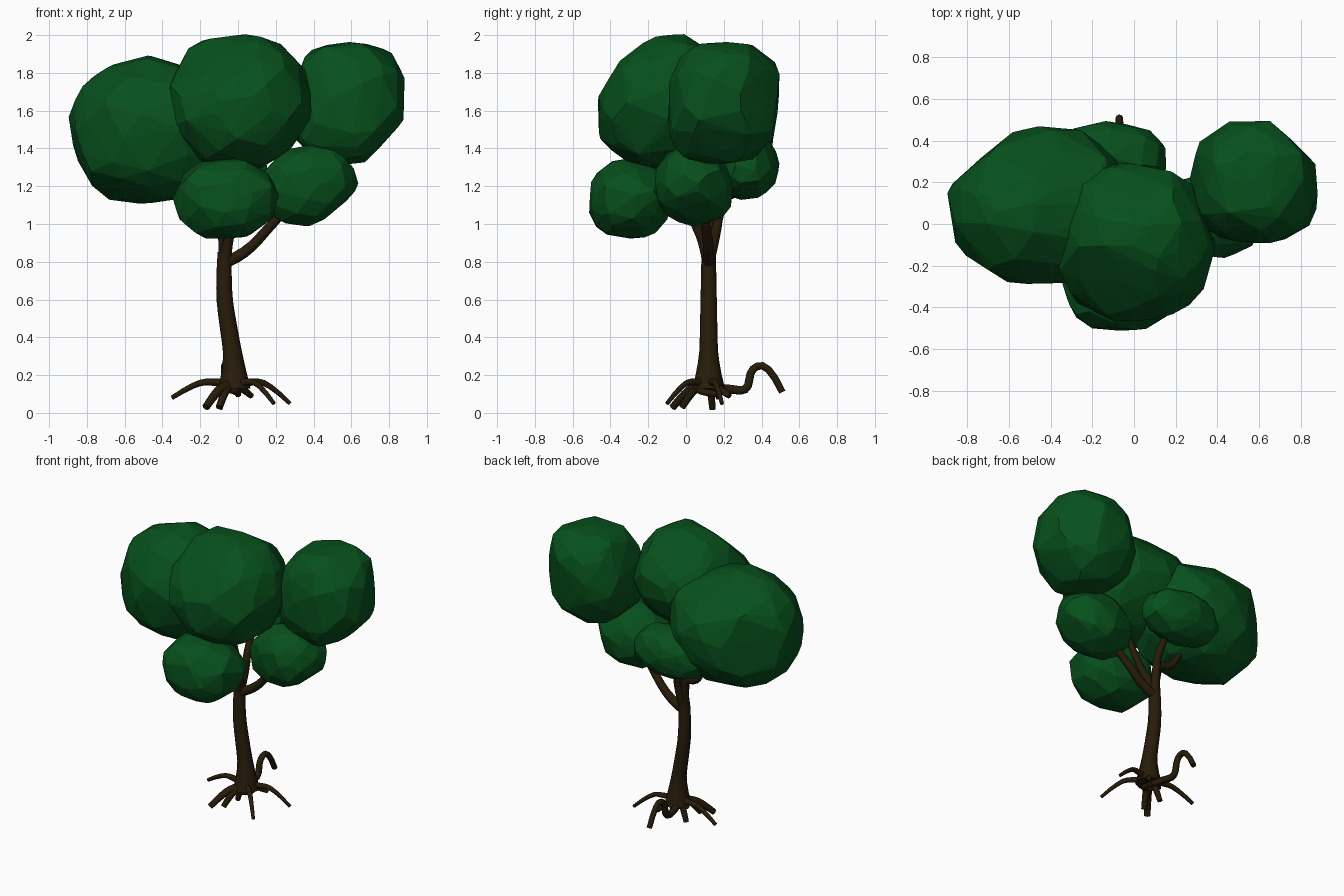
import bpy, bmesh, math, random
from mathutils import Vector

cube = bpy.data.objects.get("Cube")
if cube:
    bpy.data.objects.remove(cube, do_unlink=True)


def material(name, colour):
    m = bpy.data.materials.new(name)
    m.use_nodes = True
    m.diffuse_color = (*colour, 1)
    bsdf = next(n for n in m.node_tree.nodes if n.type == 'BSDF_PRINCIPLED')
    bsdf.inputs["Base Color"].default_value = (*colour, 1)
    bsdf.inputs["Roughness"].default_value = 0.9
    return m


LEAF = material("leaf green", (0.002, 0.08, 0.0115))
BARK = material("bark brown", (0.021, 0.0115, 0.003))


def clump(name, centre, radii, count, seed, power=0.95, lean=(0, 0), cuts=()):
    """Faceted leaf mass: hull of scattered points on a boxy, leaning ellipsoid.
    Each cut is a direction and the distance at which that side is flattened."""
    rng = random.Random(seed)
    bm = bmesh.new()
    for i in range(count):
        h = 1 - 2 * (i + 0.5) / count
        a = i * math.pi * (3 - math.sqrt(5)) + rng.uniform(-0.25, 0.25)
        h = max(-1, min(1, h + rng.uniform(-0.05, 0.05)))
        r = math.sqrt(1 - h * h)
        d = Vector((r * math.cos(a), r * math.sin(a), h))
        d = Vector([math.copysign(abs(c) ** power, c) for c in d])
        d *= rng.uniform(0.97, 1.05)
        d.x += lean[0] * d.z
        d.y += lean[1] * d.z
        for direction, limit in cuts:
            n = Vector(direction).normalized()
            d -= n * max(0, d.dot(n) - limit) * 0.9
        bm.verts.new([centre[k] + radii[k] * d[k] for k in range(3)])
    bmesh.ops.convex_hull(bm, input=bm.verts)
    loose = [v for v in bm.verts if not v.link_faces]
    bmesh.ops.delete(bm, geom=loose, context='VERTS')
    bmesh.ops.recalc_face_normals(bm, faces=bm.faces)
    me = bpy.data.meshes.new(name)
    bm.to_mesh(me)
    bm.free()
    me.materials.append(LEAF)
    bpy.context.collection.objects.link(bpy.data.objects.new(name, me))


def limb(name, points, start, end, flare=0.0):
    """Tapered round limb along a smooth path."""
    cu = bpy.data.curves.new(name, 'CURVE')
    cu.dimensions = '3D'
    cu.bevel_depth = 1
    cu.bevel_resolution = 2
    cu.resolution_u = 3
    cu.use_fill_caps = True
    sp = cu.splines.new('NURBS')
    sp.points.add(len(points) - 1)
    for i, (p, co) in enumerate(zip(sp.points, points)):
        p.co = (*co, 1)
        p.radius = start + (end - start) * i / (len(points) - 1)
    sp.points[0].radius += flare
    sp.order_u = 3
    sp.use_endpoint_u = True
    cu.materials.append(BARK)
    ob = bpy.data.objects.new(name, cu)
    bpy.context.collection.objects.link(ob)
    bpy.ops.object.select_all(action='DESELECT')
    ob.select_set(True)
    bpy.context.view_layer.objects.active = ob
    bpy.ops.object.convert(target='MESH')
    bpy.ops.object.shade_smooth_by_angle(angle=math.radians(50))


# Leaf masses
clump("crown_centre", (0, -0.095, 1.65), (0.375, 0.38, 0.355), 120, 3,
      lean=(0, 0.12), cuts=[((-0.3, -0.65, 0.7), 0.78), ((0, 1, 1), 0.9)])
clump("crown_left", (-0.455, 0.09, 1.49), (0.44, 0.375, 0.385), 120, 5, 0.92,
      cuts=[((-1, 1, 0), 0.86), ((0, 1, 1), 0.9)])
clump("crown_right", (0.58, 0.2, 1.64), (0.305, 0.295, 0.33), 100, 8, 0.82,
      lean=(0.03, 0.05), cuts=[((1, 0, -1), 0.88), ((1, 1, 0), 0.88)])
clump("low_front_leaves", (-0.06, -0.3, 1.13), (0.275, 0.215, 0.21), 75, 11, 0.86,
      cuts=[((1, 0, -1), 0.95)])
clump("low_right_leaves", (0.37, 0.04, 1.2), (0.26, 0.205, 0.215), 75, 14,
      lean=(0.08, -0.08), cuts=[((1, 0, -1), 0.8)])
clump("low_back_leaves", (-0.12, 0.32, 1.3), (0.28, 0.17, 0.17), 75, 17, 0.92)

# Trunk and branches
limb("trunk", [(-0.02, 0.12, 0.13), (-0.02, 0.12, 0.27), (-0.05, 0.12, 0.45),
               (-0.08, 0.12, 0.65), (-0.07, 0.12, 0.85)], 0.054, 0.038, 0.032)
limb("front_branch", [(-0.07, 0.12, 0.78), (-0.06, 0.1, 0.9),
                      (-0.01, 0.02, 1.05), (0, -0.1, 1.4)], 0.034, 0.018)
limb("left_branch", [(-0.07, 0.12, 0.8), (-0.07, 0.13, 1.04), (-0.18, 0.15, 1.03),
                     (-0.23, 0.15, 1.12), (-0.4, 0.12, 1.35)], 0.032, 0.018)
limb("back_branch", [(-0.07, 0.12, 0.8), (-0.05, 0.16, 0.95),
                     (-0.05, 0.18, 1.1), (-0.07, 0.3, 1.25)], 0.032, 0.02)
limb("right_branch", [(-0.06, 0.12, 0.8), (0.04, 0.12, 0.84),
                      (0.18, 0.11, 1.0), (0.32, 0.06, 1.15)], 0.032, 0.022)
limb("upper_right_branch", [(0.28, 0.08, 1.1), (0.4, 0.12, 1.25), (0.55, 0.2, 1.5)], 0.02, 0.015)

# Roots: each arches out of the trunk base to its tip
base = (-0.02, 0.12, 0.16)
tips = {"left_root": ((-0.35, 0.17, 0.08), 0.012),
        "front_left_root": ((-0.17, -0.07, 0.03), 0.02),
        "front_root": ((-0.1, -0.02, 0.03), 0.018),
        "front_right_root": ((0.19, -0.1, 0.05), 0.011),
        "right_root": ((0.275, 0.19, 0.05), 0.011),
        "back_right_root": ((0.07, 0.23, 0.09), 0.016),
        "under_root": ((-0.1, 0.14, 0.02), 0.017)}
for name, (tip, radius) in tips.items():
    b, t = Vector(base), Vector(tip)
    mid = b.lerp(t, 0.6)
    mid.z = 0.165 if radius < 0.015 else 0.12
    limb(name, [b, b.lerp(mid, 0.5), mid, t], radius + 0.012, radius)

# Looping back root and the root coiled under the trunk
limb("back_loop_root", [(-0.03, 0.13, 0.13), (-0.07, 0.22, 0.13), (-0.07, 0.33, 0.11),
                        (-0.07, 0.34, 0.24), (-0.07, 0.44, 0.26), (-0.07, 0.51, 0.11)], 0.025, 0.018)
limb("coiled_root", [(-0.1, 0.14, 0.13), (-0.06, 0.06, 0.13), (0.0, 0.08, 0.11),
                     (0.0, 0.16, 0.1)], 0.02, 0.018)
